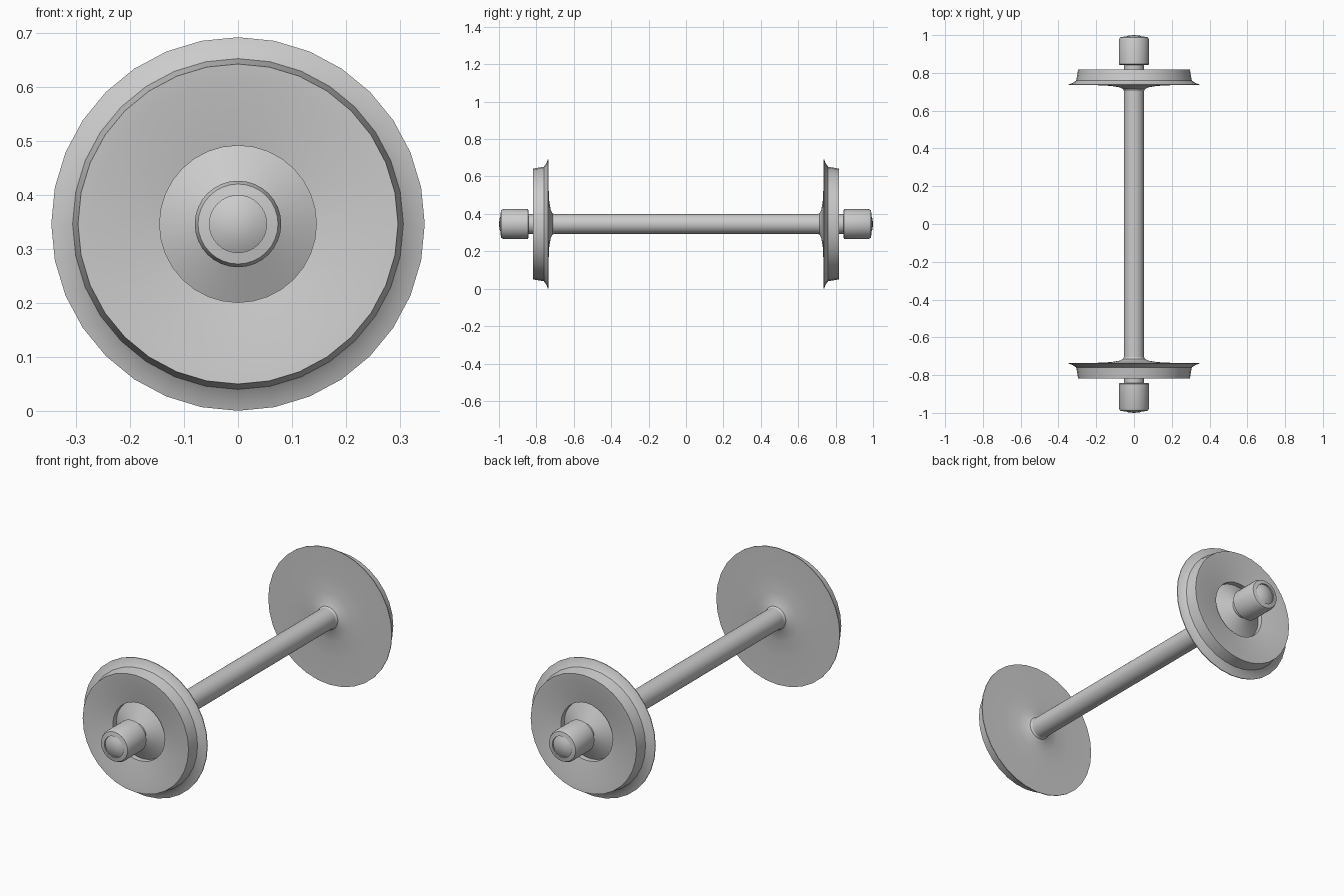
import bpy, bmesh, math

if "Cube" in bpy.data.objects:
    bpy.data.objects.remove(bpy.data.objects["Cube"])

CZ = 0.346   # axle height
SEG = 32


def lathe(name, profile, side=1, closed=False, angle=40):
    """Spin (radius, y) points around the axle; side=-1 mirrors to the front."""
    bm = bmesh.new()
    rings = []
    for r, y in profile:
        if r == 0:
            rings.append([bm.verts.new((0, y * side, CZ))] * SEG)
        else:
            rings.append([bm.verts.new((r * math.sin(2 * math.pi * i / SEG), y * side,
                                        CZ + r * math.cos(2 * math.pi * i / SEG)))
                          for i in range(SEG)])
    pairs = list(zip(rings, rings[1:]))
    if closed:
        pairs.append((rings[-1], rings[0]))
    for a, b in pairs:
        for i in range(SEG):
            j = (i + 1) % SEG
            bm.faces.new(list(dict.fromkeys((a[i], a[j], b[j], b[i]))))
    bmesh.ops.recalc_face_normals(bm, faces=bm.faces)
    mesh = bpy.data.meshes.new(name)
    bm.to_mesh(mesh)
    bm.free()
    ob = bpy.data.objects.new(name, mesh)
    bpy.context.collection.objects.link(ob)
    bpy.context.view_layer.objects.active = ob
    ob.select_set(True)
    bpy.ops.object.shade_smooth_by_angle(angle=math.radians(angle))
    ob.select_set(False)
    return ob


# Axle running the full length, with slightly domed ends
lathe("axle", [(0, -1), (0.03, -0.997), (0.053, -0.985),
               (0.053, 0.985), (0.03, 0.997), (0, 1)])

# Wheel: back fairing, flange, tread, rim, dished web, recess and hub cone
wheel = [(0.053, 0.705), (0.058, 0.715), (0.075, 0.723), (0.12, 0.731), (0.20, 0.735),
         (0.3455, 0.735), (0.3455, 0.739), (0.325, 0.746), (0.306, 0.76),
         (0.296, 0.818), (0.263, 0.815), (0.145, 0.792), (0.145, 0.765), (0.053, 0.81)]

# Bearing journal with chamfered end
bearing = [(0.053, 0.842), (0.074, 0.842), (0.08, 0.846), (0.08, 0.975),
           (0.074, 0.988), (0.053, 0.992)]

for label, side in (("front", -1), ("back", 1)):
    lathe(label + "_wheel", wheel, side, closed=True, angle=30)
    lathe(label + "_bearing", bearing, side, closed=True, angle=30)
